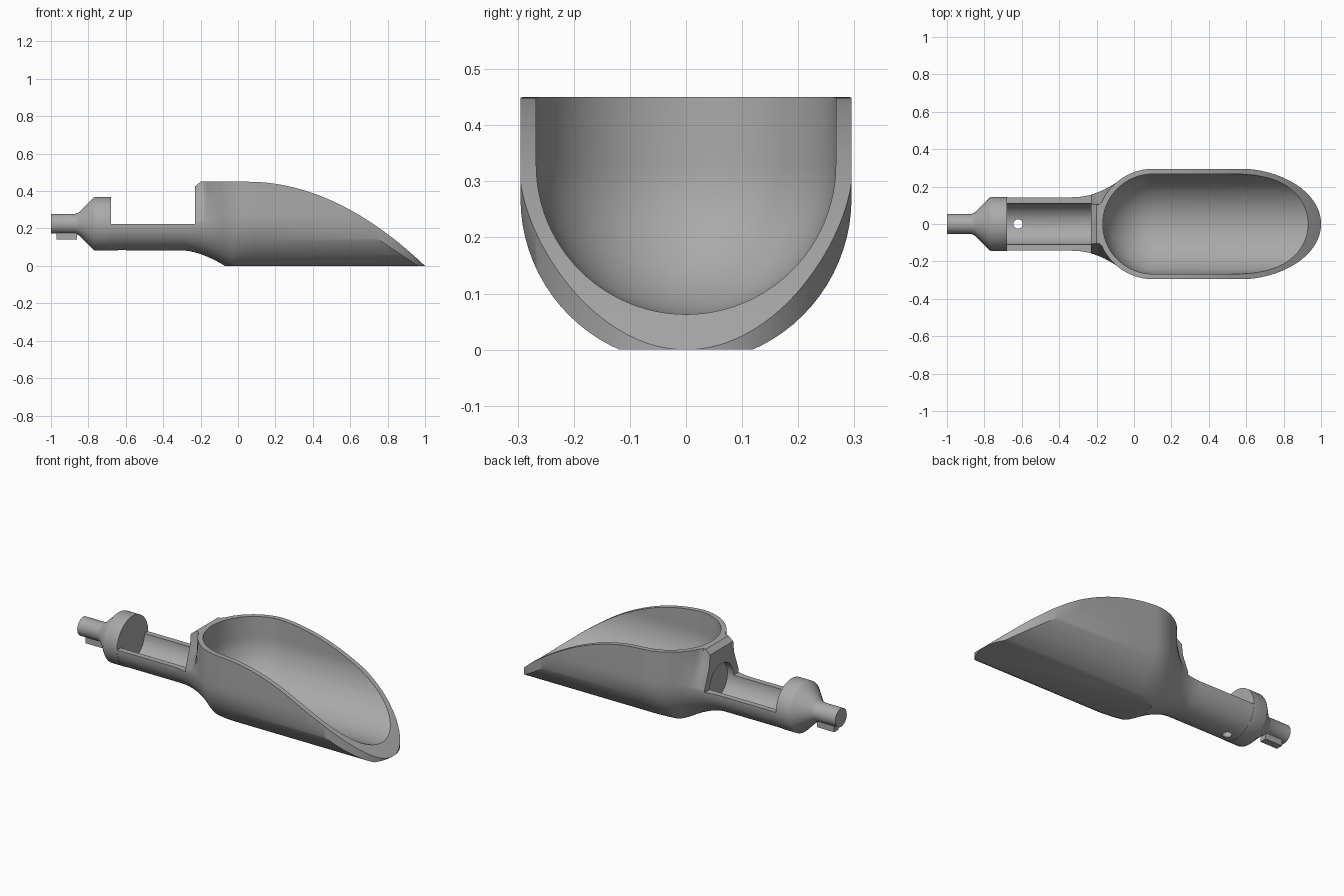
import bpy, bmesh
from math import sin, cos, pi, sqrt

cube = bpy.data.objects.get("Cube")
if cube:
    bpy.data.objects.remove(cube, do_unlink=True)

grey = bpy.data.materials.new("plain grey")
grey.use_nodes = True
grey.diffuse_color = (0.4, 0.4, 0.4, 1)
grey.node_tree.nodes["Principled BSDF"].inputs["Base Color"].default_value = grey.diffuse_color


def loft(name, rings):
    """Skin a list of closed rings and cap both ends."""
    bm = bmesh.new()
    rows = [[bm.verts.new(p) for p in ring] for ring in rings]
    n = len(rows[0])
    for a, b in zip(rows, rows[1:]):
        for i in range(n):
            j = (i + 1) % n
            bm.faces.new((a[i], a[j], b[j], b[i]))
    bm.faces.new(rows[0])
    bm.faces.new(rows[-1])
    bmesh.ops.recalc_face_normals(bm, faces=bm.faces)
    mesh = bpy.data.meshes.new(name)
    bm.to_mesh(mesh)
    bm.free()
    mesh.materials.append(grey)
    obj = bpy.data.objects.new(name, mesh)
    bpy.context.collection.objects.link(obj)
    return obj


def tube(name, profile, zc, sides=64):
    """Lathe (x, radius) pairs around a lengthwise axis."""
    return loft(name, [[(x, r * cos(2 * pi * i / sides), zc + r * sin(2 * pi * i / sides))
                        for i in range(sides)] for x, r in profile])


def activate(obj):
    bpy.ops.object.select_all(action='DESELECT')
    obj.select_set(True)
    bpy.context.view_layer.objects.active = obj


def cut(obj, tool, operation='DIFFERENCE'):
    tool.hide_render = True
    mod = obj.modifiers.new("cut", 'BOOLEAN')
    mod.operation, mod.solver, mod.object = operation, 'EXACT', tool
    activate(obj)
    bpy.ops.object.modifier_apply(modifier=mod.name)
    bpy.data.objects.remove(tool, do_unlink=True)


AXIS = 0.225    # height of the handle centre line
BACK = 0.1      # centre of the rounded back of the bowl
R_OUT, R_IN = 0.295, 0.267


def section(x):
    """Cross-section of handle and bowl at one station."""
    round_back = sqrt(max(0, R_OUT**2 - min(0, x - BACK)**2))
    flare = 0.143 + 0.075 * (max(0, x + 0.33) / 0.23)**2
    width = flare if x < -0.1 else round_back
    top = max(0.1, round_back)
    t = max(0, x + 0.3) / 0.23
    low = max(-0.025, 0.083 - 0.083 * t**1.7)
    mid = AXIS + 0.045 * min(1, t)
    arc = [(x, width * cos(a), mid + (mid - low) * sin(a))
           for a in [-pi + pi * i / 40 for i in range(41)]]
    waist = width + (top - width) * 0.75
    return arc + [(x, waist, 0.36), (x, top, 0.48), (x, -top, 0.48), (x, -waist, 0.36)]


# Handle and bowl shell in one skin
stations = [-0.72, -0.36] + [-0.33 + 0.43 * i / 30 for i in range(31)] + [1.1]
scoop = loft("scoop_body", [section(x) for x in stations])

# Side profile: open tray, chamfered back, falling rim
side = [(-0.8, 0), (-0.8, AXIS), (-0.23, AXIS), (-0.23, 0.425), (-0.2, 0.45)]
side += [(0.05 + 0.95 * i / 40, 0.45 * (1 - (i / 40)**2)) for i in range(41)]
cut(scoop, loft("side_profile", [[(x, y, z) for x, z in side] for y in (-0.5, 0.5)]), 'INTERSECT')

# Rounded plan of the lip
plan = [(-0.8, -0.4), (0.53, -0.4)]
plan += [(0.55 + 0.45 * cos(a), 0.297 * sin(a)) for a in [-pi / 2 + pi * i / 64 for i in range(65)]]
plan += [(0.53, 0.4), (-0.8, 0.4)]
cut(scoop, loft("lip_plan", [[(x, y, z) for x, y in plan] for z in (-0.1, 0.6)]), 'INTERSECT')


# Bowl hollow: round bottom and back, open front
def hollow(r, z):
    arc = [(BACK - r * cos(a), r * sin(a), z) for a in [-pi / 2 + pi * i / 40 for i in range(41)]]
    return [(1.3, -r, z)] + arc + [(1.3, r, z)]


levels = [(max(0.003, R_IN * sin(a)), 0.33 - R_IN * cos(a)) for a in [pi / 2 * i / 24 for i in range(25)]]
cut(scoop, loft("bowl_hollow", [hollow(r, z) for r, z in levels + [(R_IN, 0.6)]]))

# Tray bore running into the back of the bowl, and the drain hole
cut(scoop, tube("tray_bore", [(-0.75, 0.11), (-0.19, 0.11)], AXIS))
cut(scoop, loft("drain_hole", [[(-0.62 + 0.025 * cos(pi * i / 16), 0.025 * sin(pi * i / 16), z)
                               for i in range(32)] for z in (0, 0.2)]))

# End cap tapering to a stub
end_cap = tube("end_cap", [(-1, 0.053), (-0.87, 0.053), (-0.85, 0.062), (-0.77, 0.142),
                           (-0.765, 0.144), (-0.68, 0.144)], AXIS)

# Locking key under the stub
key = loft("locking_key", [[(x, y, z) for y, z in ((-0.02, 0.14), (0.02, 0.14), (0.02, 0.2), (-0.02, 0.2))]
                           for x in (-0.97, -0.86)])

for obj in (scoop, end_cap, key):
    activate(obj)
    bpy.ops.object.shade_smooth_by_angle(angle=pi / 6)
